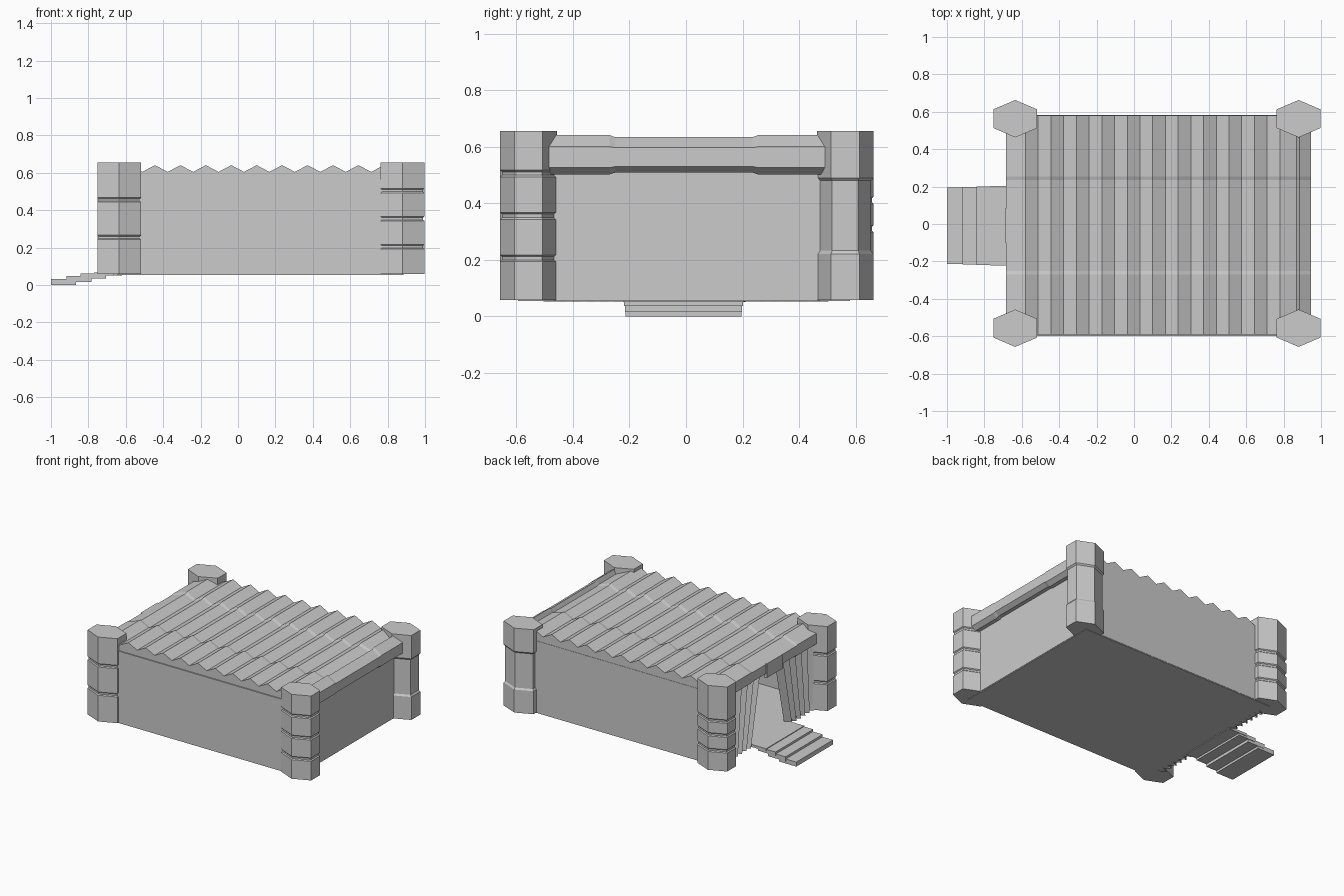
import bpy, bmesh

if "Cube" in bpy.data.objects:
    bpy.data.objects.remove(bpy.data.objects["Cube"])

def mesh_object(name, verts, faces):
    me = bpy.data.meshes.new(name)
    me.from_pydata(verts, [], faces)
    bm = bmesh.new()
    bm.from_mesh(me)
    bmesh.ops.recalc_face_normals(bm, faces=bm.faces)
    bm.to_mesh(me)
    bm.free()
    ob = bpy.data.objects.new(name, me)
    bpy.context.collection.objects.link(ob)
    return ob

def loft(name, rings, cap=True):
    """Skin a list of closed rings with equal vertex counts."""
    n = len(rings[0])
    verts = [v for r in rings for v in r]
    faces = []
    for k in range(len(rings) - 1):
        for i in range(n):
            j = (i + 1) % n
            faces.append((k*n + i, k*n + j, (k+1)*n + j, (k+1)*n + i))
    if cap:
        faces += [tuple(range(n)), tuple(range((len(rings)-1)*n, len(rings)*n))]
    return mesh_object(name, verts, faces)

def box(name, x0, x1, y0, y1, z0, z1):
    base = [(x0, y0), (x1, y0), (x1, y1), (x0, y1)]
    return loft(name, [[(x, y, z) for x, y in base] for z in (z0, z1)])

# Hexagonal corner posts, cut by narrow grooves
HEX = [(0, .1), (.117, .05), (.117, -.05), (0, -.1), (-.117, -.05), (-.117, .05)]

def post(name, cx, cy, levels):
    loft(name, [[(cx + x*s, cy + y*s, z) for x, y in HEX] for z, s in levels])

def grooved(grooves):
    levels = [(.058, 1)]
    for z in grooves:
        levels += [(z - .012, 1), (z - .006, .94), (z + .006, .94), (z + .012, 1)]
    return levels + [(.655, 1)]

post("front_left_post", -.635, -.557, grooved([.255, .455]))
post("front_right_post", .88, -.557, grooved([.205, .355, .505]))
post("back_left_post", -.635, .563, grooved([.2, .31, .41]))
post("back_right_post", .88, .563,
     [(.058, 1), (.22, 1), (.232, .92), (.48, .92), (.49, 1), (.655, 1)])

# Floor and thin walls, leaving the -x side open
box("floor", -.645, .885, -.595, .58, .055, .068)
box("front_wall", -.64, .885, -.598, -.58, .06, .565)
box("back_wall", -.64, .885, .565, .582, .06, .565)
box("right_wall", .868, .888, -.59, .575, .06, .565)

# Corrugated roof: ridge profile swept along y, slightly thinner in the middle
profile = [(-.685, .526), (-.685, .6)]
for i in range(11):
    x = -.58 + .136 * i
    profile.append((x, .641))
    if i < 10:
        profile.append((x + .068, .605))
profile += [(.87, .61), (.885, .641), (.945, .6), (.945, .526), (.915, .502),
            (.88, .502), (.88, .56), (-.62, .56), (-.62, .502), (-.655, .502)]
rings = []
for y, shrink in [(-.59, 0), (-.27, 0), (-.25, 1), (.235, 1), (.255, 0), (.58, 0)]:
    rings.append([(x, y, z + (.565 - z) * .1 * shrink) for x, z in profile])
loft("roof", rings)

# Small header over the entrance
box("door_header", -.69, -.67, -.1, .083, .5, .6)

# Pleated curtains either side of the entrance, wider apart at the bottom
N = 12
for side, name in ((1, "back_curtain"), (-1, "front_curtain")):
    rows = []
    for z, edge in ((.052, .205), (.565, .09)):
        outer = [(-.665 if i % 2 else -.625,
                  side * (.5 + (edge - .5) * i / N), z) for i in range(N + 1)]
        rows.append(outer)
    verts = rows[0] + rows[1]
    faces = [(i, i + 1, N + 2 + i, N + 1 + i) for i in range(N)]
    ob = mesh_object(name, verts, faces)
    mod = ob.modifiers.new("thickness", 'SOLIDIFY')
    mod.thickness = .008
    mod.offset = 0

# Overlapping plank steps at the entrance
for i, (x0, x1, z0, z1, w) in enumerate([(-1, -.865, 0, .032, .205),
                                         (-.918, -.782, .016, .048, .207),
                                         (-.842, -.705, .036, .063, .21),
                                         (-.77, -.62, .05, .068, .213)]):
    box(f"step_{i + 1}", x0, x1, -w - .009, w - .009, z0, z1)
